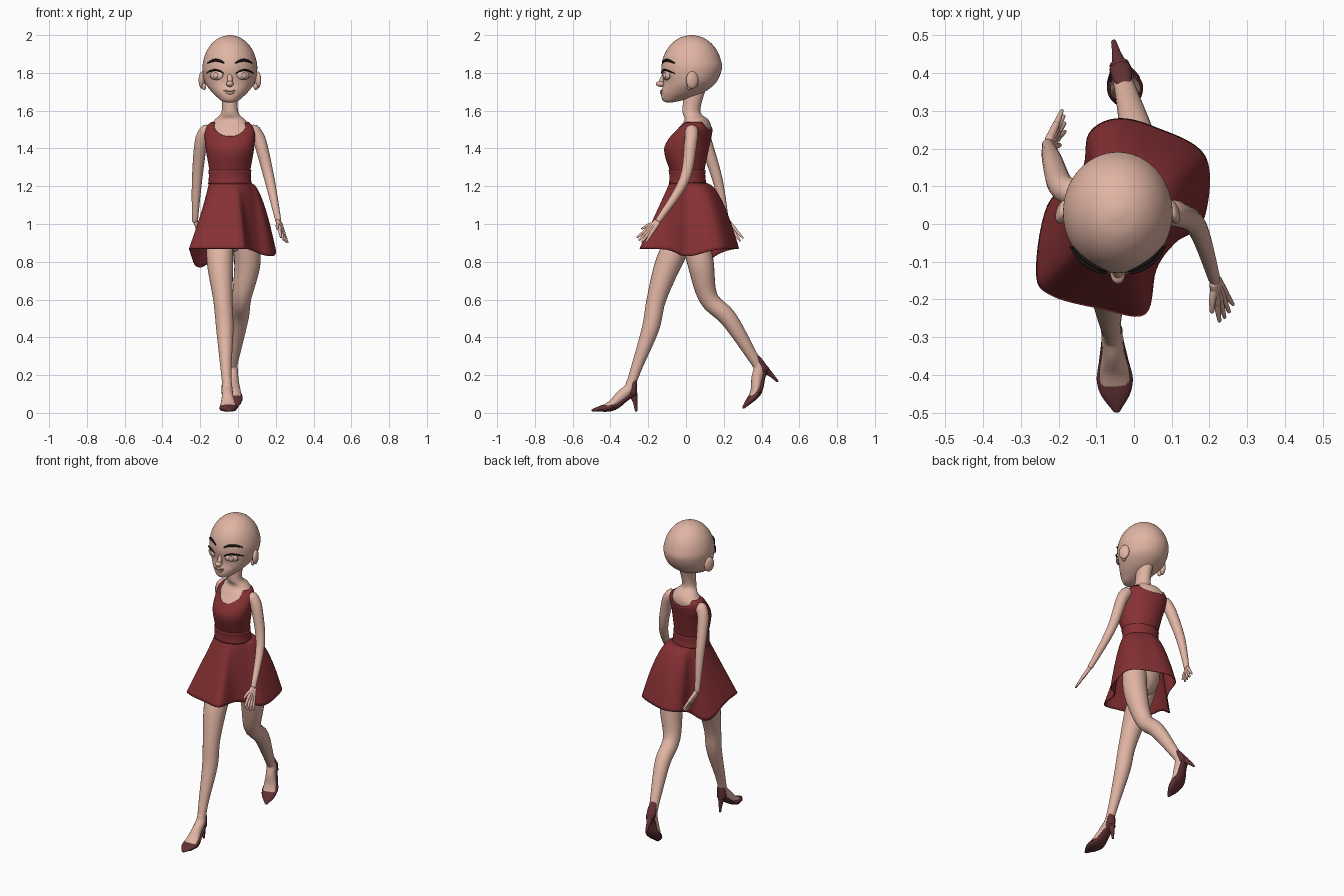
import bpy, bmesh, math
from mathutils import Vector, Matrix

cube = bpy.data.objects.get("Cube")
if cube:
    bpy.data.objects.remove(cube)


def material(name, red, green, blue):
    mat = bpy.data.materials.new(name)
    mat.use_nodes = True
    mat.diffuse_color = (red, green, blue, 1)
    mat.node_tree.nodes["Principled BSDF"].inputs["Base Color"].default_value = mat.diffuse_color
    return mat


SKIN = material("skin", .75, .46, .37)
DRESS = material("dark_red_cloth", .24, .03, .034)
SHOE = material("maroon_leather", .125, .032, .036)
BLACK = material("lash_black", .01, .007, .007)
EYE = material("eye_pale", .78, .55, .48)
IRIS = material("iris_brown", .4, .21, .17)
MIDDLE = -.043
COLUMNS = 64
ANGLES = [math.tau * column / COLUMNS for column in range(COLUMNS)]


def finish(name, bm, mat):
    mesh = bpy.data.meshes.new(name)
    bm.to_mesh(mesh)
    bm.free()
    mesh.materials.append(mat)
    mesh.shade_smooth()
    mesh.set_sharp_from_angle(angle=math.radians(50))
    part = bpy.data.objects.new(name, mesh)
    bpy.context.scene.collection.objects.link(part)
    return part


def smooth_path(points, steps=5, closed=False):
    """Smooth curve through tuples of any length."""
    count, result = len(points), []

    def pick(index):
        return points[index % count if closed else min(max(index, 0), count - 1)]

    for i in range(count if closed else count - 1):
        quad = list(zip(pick(i - 1), pick(i), pick(i + 1), pick(i + 2)))
        for step in range(steps):
            t = step / steps
            result.append(tuple(b + t / 2 * (c - a + t * (2*a - 5*b + 4*c - d + t * (3*(b - c) + d - a)))
                                for a, b, c, d in quad))
    return result if closed else result + [tuple(points[-1])]


def skin_rings(name, rings, mat, closed=True):
    bm = bmesh.new()
    loops = [[bm.verts.new(point) for point in ring] for ring in rings]
    for low, high in zip(loops, loops[1:]):
        for j in range(len(low)):
            bm.faces.new((low[j - 1], low[j], high[j], high[j - 1]))
    if closed:
        bm.faces.new(loops[0])
        bm.faces.new(loops[-1])
        bmesh.ops.recalc_face_normals(bm, faces=bm.faces)
    return finish(name, bm, mat)


def tube(name, centres, radii, mat, placement=Matrix(), sides=16):
    """Round-ended tube; a radius may be a (width, depth) pair."""
    pairs = [r if isinstance(r, tuple) else (r, r) for r in radii]
    path = smooth_path([(*centre, *pair) for centre, pair in zip(centres, pairs)])
    spots = [Vector(p[:3]) for p in path]
    rings = []
    for i, (*_, width, depth) in enumerate(path):
        first, last = i == 0, i == len(path) - 1
        along = (spots[i if last else i + 1] - spots[i if first else i - 1]).normalized()
        side = Vector((1, 0, 0)) if abs(along.x) < .8 else Vector((0, 0, 1))
        side = (side - along * side.dot(along)).normalized()
        front = along.cross(side)
        tilts = (-85, -60, -30, 0) if first else (0, 30, 60, 85) if last else (0,)
        for tilt in map(math.radians, tilts):
            centre = spots[i] + along * min(width, depth) * math.sin(tilt)
            turns = [math.tau * j / sides for j in range(sides)]
            rings.append([placement @ (centre + math.cos(tilt) * (side * width * math.cos(turn)
                                                                  + front * depth * math.sin(turn)))
                          for turn in turns])
    return skin_rings(name, rings, mat)


def ball(name, location, size, mat, yaw=0):
    bm = bmesh.new()
    placement = Matrix.Translation(location) @ Matrix.Rotation(yaw, 4, 'Z') @ Matrix.Diagonal((*size, 1))
    bmesh.ops.create_uvsphere(bm, u_segments=24, v_segments=14, radius=1, matrix=placement)
    return finish(name, bm, mat)


def sample(rows, z):
    for below, above in zip(rows, rows[1:]):
        if below[0] <= z <= above[0]:
            t = (z - below[0]) / (above[0] - below[0])
            return [p + (q - p) * t for p, q in zip(below, above)]


def oval_point(row, angle, offset=0, twist=0):
    """Point on an oval (height, front, back, half width); angle 0 is the front."""
    z, front, back, half = row
    x = (half + offset) * math.sin(angle)
    y = (front + back) / 2 - ((back - front) / 2 + offset) * math.cos(angle)
    fade = max(min((z - 1.25) * 5, (1.66 - z) * 10, 1), 0)
    return Vector((MIDDLE + x, y - twist * fade * x, z))


# Head: shaped jaw below a domed cranium
jaw = [(1.643, -.1, -.08, .01), (1.65, -.12, -.04, .04), (1.67, -.13, .03, .066),
       (1.7, -.13, .1, .097), (1.75, -.12, .16, .132)]
dome = []
for degrees in range(0, 90, 17):
    rise, reach = math.sin(math.radians(degrees)), math.cos(math.radians(degrees))
    dome.append((1.82 + .18 * rise, .03 - .16 * reach, .03 + .16 * reach, .145 * reach))
head_rows = smooth_path(jaw + dome)
skin_rings("head", [[oval_point(row, angle) for angle in ANGLES] for row in head_rows], SKIN)


def face_point(x, z, lift=0):
    row = sample(head_rows, z)
    return oval_point(row, math.asin(x / row[3]), lift)


def face_arc(name, start, end, z, bow, radius, mat, lift=.005):
    """Tapered strand on the face between two x offsets, arched by bow."""
    spread = [step / 3 for step in range(-3, 4)]
    tube(name, [face_point((start + end) / 2 + (end - start) / 2 * t, z + bow * (1 - t * t), lift)
                for t in spread], [radius * (1 - .6 * t * t) for t in spread], mat, sides=10)


ball("nose", (MIDDLE, -.134, 1.742), (.019, .025, .016), SKIN)
tube("nose_bridge", [(MIDDLE, -.11, 1.8), (MIDDLE, -.13, 1.755)], (.012, .014), SKIN)
face_arc("upper_lip", -.026, .026, 1.71, -.003, .006, SKIN, 0)
face_arc("lower_lip", -.022, .022, 1.696, -.003, .007, SKIN, 0)
face_arc("mouth_line", -.033, .033, 1.706, -.005, .0025, IRIS)
for side, sign in (("left", 1), ("right", -1)):
    eye_x, eye_z, yaw = sign * .07, 1.787, sign / 2
    ball(side + "_eye", face_point(eye_x, eye_z), (.037, .012, .024), EYE, yaw)
    ball(side + "_iris", face_point(eye_x, eye_z, .009), (.017, .005, .019), IRIS, yaw)
    ball(side + "_iris_centre", face_point(eye_x, eye_z, .0125), (.012, .003, .014), EYE, yaw)
    face_arc(side + "_lash", sign * .03, sign * .12, 1.797, .018, .005, BLACK, .007)
    face_arc(side + "_lower_lid", sign * .036, sign * .104, 1.78, -.017, .002, IRIS)
    face_arc(side + "_brow", sign * .03, sign * .117, 1.852, .015, .008, BLACK, .001)
    ball(side + "_ear", (MIDDLE + sign * .146, .033, 1.762), (.017, .034, .046), SKIN, sign * .35)
    ball(side + "_ear_lobe", (MIDDLE + sign * .137, .018, 1.728), (.012, .014, .018), SKIN)

# Neck and chest, with the dress bodice over the same shape
torso_rows = smooth_path([(1.2, -.08, .1, .105), (1.27, -.077, .09, .1), (1.4, -.107, .113, .121),
                          (1.5, -.042, .13, .124), (1.55, -.006, .118, .082),
                          (1.6, -.018, .076, .043), (1.73, -.01, .11, .046)], 8)
TWIST = .2
skin_rings("neck_and_chest", [[oval_point(row, angle, 0, TWIST) for angle in ANGLES]
                              for row in torso_rows], SKIN)


def neckline(angle):
    low = 1.465 if math.cos(angle) > 0 else 1.495
    sideways = min(abs(math.sin(angle)) / .8, 1)
    return low + (1.54 - low) * sideways ** 2.5


def thicken(part, amount):
    modifier = part.modifiers.new("thickness", 'SOLIDIFY')
    modifier.thickness = amount
    modifier.offset = -1


def dress_band(name, bottom, top_rule, offset, rows):
    rings = []
    for i in range(rows + 1):
        heights = [bottom + (top_rule(angle) - bottom) * i / rows for angle in ANGLES]
        rings.append([oval_point(sample(torso_rows, z), angle, offset, TWIST)
                      for z, angle in zip(heights, ANGLES)])
    thicken(skin_rings(name, rings, DRESS, False), .006)


dress_band("bodice", 1.205, neckline, .007, 24)
dress_band("waistband", 1.213, lambda angle: 1.285, .012, 6)

# Skirt: waist oval flaring to a swinging hem that dips at both sides
hem = smooth_path([(-.09, -.225), (.03, -.24), (.06, -.12), (.11, -.05), (.185, .01), (.19, .18),
                   (.05, .26), (-.05, .28), (-.12, .24), (-.14, .14), (-.23, .05),
                   (-.26, -.13), (-.22, -.19)], 7, closed=True)


def dip(x, y, centre_x, centre_y, depth):
    return depth * math.exp(-((x - centre_x) ** 2 + (y - centre_y) ** 2) * 90)


def skirt_point(x, y, t):
    angle = math.atan2(x - MIDDLE, .01 - y)
    waist = oval_point(sample(torso_rows, 1.222), angle, .008)
    hem_z = .87 - dip(x, y, -.2, .08, .1) - dip(x, y, .15, .02, .045)
    flare = t ** min(max(.82 + (math.cos(angle) - math.sin(angle)) / 4, .52), 1)
    return Vector((waist.x + (x - waist.x) * flare, waist.y + (y - waist.y) * flare,
                   waist.z + (hem_z - waist.z) * t))


skirt_rows = 20
thicken(skin_rings("skirt", [[skirt_point(x, y, 1 - i / skirt_rows) for x, y in hem]
                             for i in range(skirt_rows + 1)], DRESS, False), .005)

# Hips and legs: hip, thigh, knee, calf, shin, ankle
ball("hips", (MIDDLE, .02, 1), (.115, .095, .15), SKIN)
leg_radii = (.072, .07, .051, .046, .03, .025)
tube("right_leg", [(-.095, 0, .97), (-.095, -.09, .8), (-.08, -.157, .6), (-.07, -.187, .45),
                   (-.064, -.258, .25), (-.058, -.292, .15)], leg_radii, SKIN, sides=24)
tube("left_leg", [(.03, .04, .97), (.05, .076, .8), (.02, .118, .61), (.01, .225, .5),
                  (-.02, .345, .31), (-.035, .395, .225)], leg_radii, SKIN, sides=24)

# Feet in high heels, each built from its heel tip and turned into place
for side, location, pitch, yaw in (("right", (-.06, -.262, .006), 0, .06),
                                   ("left", (-.055, .488, .165), .66, .24)):
    placement = Matrix.Translation(location) @ Matrix.Rotation(yaw, 4, 'Z') @ Matrix.Rotation(pitch, 4, 'X')

    def foot_part(name, profile, radii, mat):
        tube(side + name, [(0, y, z) for y, z in profile], radii, mat, placement)

    foot_part("_foot", [(-.028, .16), (-.04, .12), (-.08, .085), (-.125, .045), (-.17, .022)],
              (.024, .029, .03, (.039, .022), (.04, .014)), SKIN)
    foot_part("_shoe_toe", [(-.115, .028), (-.15, .022), (-.19, .016), (-.232, .008)],
              ((.042, .015), (.048, .021), (.039, .016), (.011, .007)), SHOE)
    foot_part("_shoe_sole", [(-.005, .095), (-.05, .07), (-.1, .03), (-.14, .012), (-.2, .007)],
              ((.025, .01), (.03, .011), (.039, .012), (.045, .01), (.032, .006)), SHOE)
    foot_part("_shoe_heel_cup", [(-.009, .19), (-.014, .15), (-.022, .1)],
              ((.016, .008), (.026, .018), (.029, .025)), SHOE)
    foot_part("_shoe_heel", [(-.016, .09), (-.007, .05), (-.002, .007)], (.021, .012, .007), SHOE)

# Arms from shoulder through elbow to wrist, then the hands
for side, joints, reach, spread in (
        ("left", [(.085, .03, 1.49), (.118, .025, 1.43), (.168, -.01, 1.23), (.213, -.145, 1.02)],
         (.035, -.1, -.115), (.5, .6, -.4)),
        ("right", [(-.17, .085, 1.49), (-.196, .105, 1.43), (-.217, .168, 1.23), (-.228, .21, 1.02)],
         (.045, .07, -.12), (-.1, .8, .4))):
    tube(side + "_arm", joints, (.036, .034, .027, .016), SKIN)
    wrist, reach, across = Vector(joints[-1]), Vector(reach), Vector(spread)
    across = (across - across.project(reach)).normalized()
    for finger in (-1.5, -.5, .5, 1.5):
        root = wrist + reach * .1 + across * finger * .006
        knuckle = wrist + reach * .52 + across * finger * .013
        tip = wrist + reach * (.97 - abs(finger) / 20) + across * finger * .021
        tube(side + "_palm", [root, knuckle], (.012, .01), SKIN, sides=10)
        tube(side + "_finger", [knuckle, (knuckle + tip) / 2, tip], (.0085, .0075, .005), SKIN, sides=10)
    tube(side + "_thumb", [wrist + reach * along - across * out for along, out in
                           ((.15, .006), (.35, .03), (.55, .045))], (.011, .009, .006), SKIN, sides=10)
